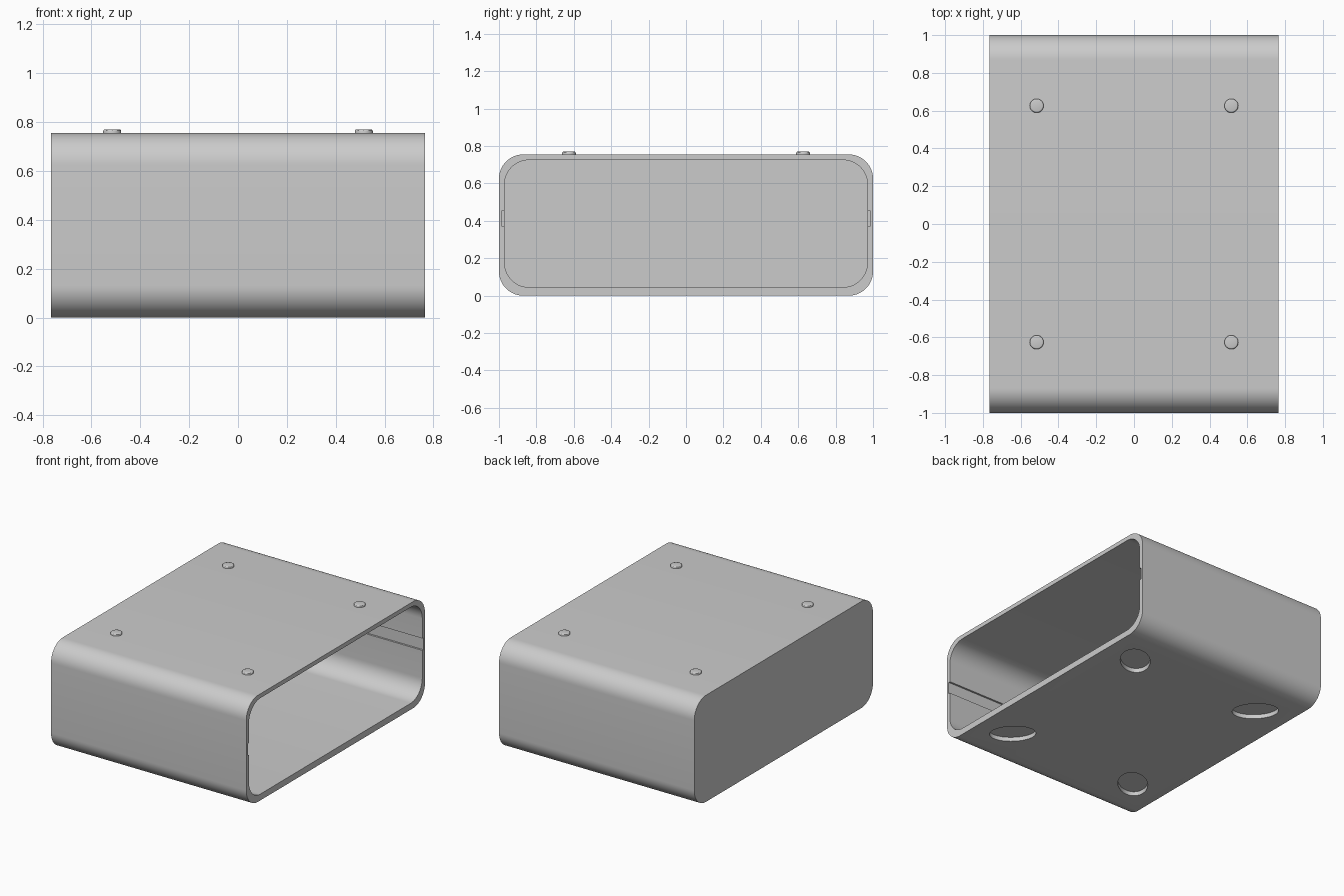
import bpy, bmesh, math
from mathutils import Matrix

cube = bpy.data.objects.get("Cube")
if cube:
    bpy.data.objects.remove(cube, do_unlink=True)

HALF_X, HEIGHT, WALL = 0.765, 0.755, 0.03
PEG_X, PEG_Y = 0.515, 0.626

grey = bpy.data.materials.new("plain_grey")
grey.use_nodes = True
grey.diffuse_color = (0.6, 0.6, 0.6, 1)
grey.node_tree.nodes["Principled BSDF"].inputs["Base Color"].default_value = (0.6, 0.6, 0.6, 1)


def make_object(name, bm):
    bmesh.ops.recalc_face_normals(bm, faces=bm.faces)
    mesh = bpy.data.meshes.new(name)
    bm.to_mesh(mesh)
    bm.free()
    mesh.materials.append(grey)
    obj = bpy.data.objects.new(name, mesh)
    bpy.context.collection.objects.link(obj)
    return obj


def rounded_prism(name, x0, x1, half_y, z0, z1, radius, steps=14):
    """Rounded rectangle in the YZ plane, extruded along X."""
    bm = bmesh.new()
    verts = []
    corners = [(1, z1 - radius), (-1, z1 - radius), (-1, z0 + radius), (1, z0 + radius)]
    for quarter, (side, cz) in enumerate(corners):
        for i in range(steps + 1):
            a = math.pi / 2 * (quarter + i / steps)
            verts.append(bm.verts.new((x0, side * (half_y - radius) + radius * math.cos(a),
                                       cz + radius * math.sin(a))))
    face = bm.faces.new(verts)
    new = bmesh.ops.extrude_face_region(bm, geom=[face])["geom"]
    bmesh.ops.translate(bm, vec=(x1 - x0, 0, 0),
                        verts=[v for v in new if isinstance(v, bmesh.types.BMVert)])
    return make_object(name, bm)


def box(name, x0, x1, half_y, z0, z1):
    bm = bmesh.new()
    m = (Matrix.Translation(((x0 + x1) / 2, 0, (z0 + z1) / 2))
         @ Matrix.Diagonal((x1 - x0, 2 * half_y, z1 - z0, 1)))
    bmesh.ops.create_cube(bm, size=1, matrix=m)
    return make_object(name, bm)


def activate(obj):
    bpy.ops.object.select_all(action='DESELECT')
    obj.select_set(True)
    bpy.context.view_layer.objects.active = obj


def carve(target, cutter):
    cutter.hide_render = True
    mod = target.modifiers.new("carve", 'BOOLEAN')
    mod.operation, mod.solver, mod.object = 'DIFFERENCE', 'EXACT', cutter
    activate(target)
    bpy.ops.object.modifier_apply(modifier=mod.name)
    bpy.data.objects.remove(cutter, do_unlink=True)


def smooth(obj):
    activate(obj)
    bpy.ops.object.shade_smooth_by_angle(angle=math.radians(30))


# Sleeve: rounded body, hollowed from the +x end
sleeve = rounded_prism("sleeve", -HALF_X, HALF_X, 1, 0, HEIGHT, 0.13)
carve(sleeve, rounded_prism("cavity", -HALF_X + WALL, HALF_X + 0.1, 1 - WALL, 0.045, 0.725, 0.13))

# Guide grooves along both inner side walls
carve(sleeve, box("grooves", -HALF_X + WALL + 0.01, HALF_X + 0.1, 0.983, 0.37, 0.455))

# Oval sockets underneath, each pointing out towards its corner
for sx in (-1, 1):
    for sy in (-1, 1):
        bm = bmesh.new()
        m = (Matrix.Translation((sx * PEG_X, sy * PEG_Y, 0))
             @ Matrix.Rotation(sx * sy * math.pi / 4, 4, 'Z')
             @ Matrix.Diagonal((0.153, 0.098, 1, 1)))
        bmesh.ops.create_cone(bm, cap_ends=True, segments=48, radius1=1, radius2=1,
                              depth=0.06, matrix=m)
        carve(sleeve, make_object("socket", bm))
smooth(sleeve)

# Small pegs with rounded rims on the top
for sx, x_name in ((1, "left"), (-1, "right")):
    for sy, y_name in ((-1, "front"), (1, "back")):
        bm = bmesh.new()
        bmesh.ops.create_cone(bm, cap_ends=True, segments=32, radius1=0.037, radius2=0.037,
                              depth=0.026, matrix=Matrix.Translation((0, 0, HEIGHT + 0.002)))
        rim = [e for e in bm.edges if all(v.co.z > HEIGHT for v in e.verts)]
        bmesh.ops.bevel(bm, geom=rim, offset=0.008, segments=3, profile=0.5, affect='EDGES')
        peg = make_object(f"{y_name}_{x_name}_peg", bm)
        peg.location = (sx * PEG_X, sy * PEG_Y, 0)
        smooth(peg)
